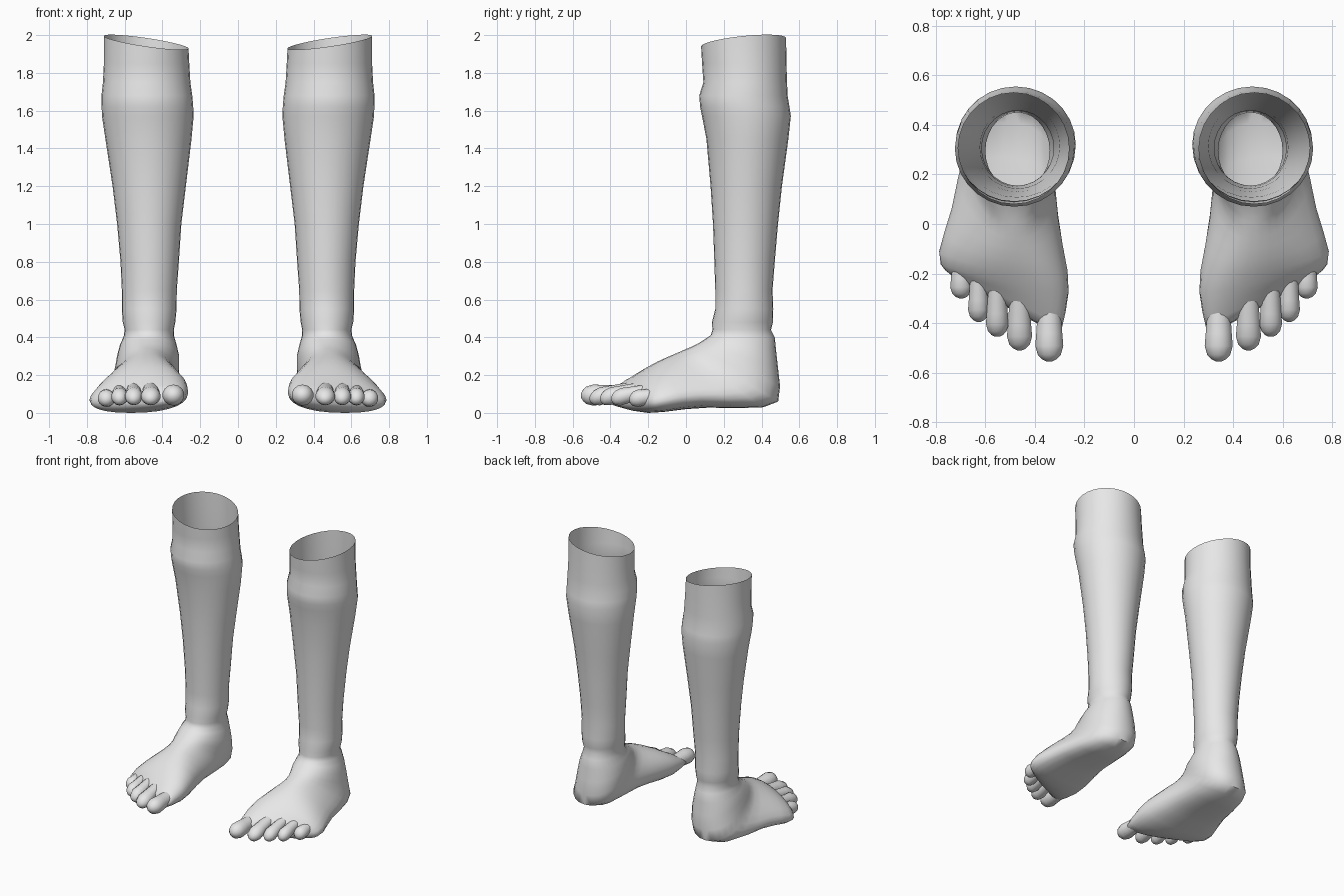
import bpy, bmesh, math

skin = bpy.data.materials.new("plain_grey")
skin.diffuse_color = (0.8, 0.8, 0.8, 1)


def signed_pow(v, p):
    return math.copysign(abs(v) ** p, v)


def ring_points(r, n):
    """Ring from top/front point to bottom/back point, with side limits and shaping."""
    ty, tz, by, bz, xl, xr, skew, ridge, yaw, roll = (tuple(r) + (0,) * 4)[:10]
    cx, w, p = (xl + xr) / 2, (xr - xl) / 2, 1 - 0.5 * skew
    pts = []
    for i in range(n):
        a = 2 * math.pi * i / n
        c, s = signed_pow(math.cos(a), p), signed_pow(math.sin(a), p)
        u = s * (1 - skew * c)
        t = (1 - c) / 2
        pts.append((cx + w * u + ridge * c,
                    ty + (by - ty) * t + yaw * u,
                    tz + (bz - tz) * t + roll * u))
    return pts


def loft(name, rings, n, cap_start=False):
    """Skin the rings, close the far end and mirror to the other side."""
    bm = bmesh.new()
    loops = [[bm.verts.new(p) for p in ring_points(r, n)] for r in rings]
    for a, b in zip(loops, loops[1:]):
        for i in range(n):
            j = (i + 1) % n
            bm.faces.new((a[i], a[j], b[j], b[i]))
    bm.faces.new(loops[-1])
    if cap_start:
        bm.faces.new(loops[0][::-1])
    bmesh.ops.recalc_face_normals(bm, faces=bm.faces)
    mesh = bpy.data.meshes.new(name)
    bm.to_mesh(mesh)
    bm.free()
    mesh.materials.append(skin)
    ob = bpy.data.objects.new(name, mesh)
    bpy.context.collection.objects.link(ob)
    bpy.context.view_layer.objects.active = ob
    ob.select_set(True)
    bpy.ops.object.shade_smooth_by_angle(angle=math.radians(60))
    ob.select_set(False)
    ob.modifiers.new("other_side", 'MIRROR')
    return ob


# Shin and calf: height, front y, back y, inner x, outer x
shin = [
    (1.85, .085, .532, .258, .710), (1.75, .092, .535, .252, .715),
    (1.68, .070, .538, .242, .723), (1.62, .075, .548, .237, .722),
    (1.57, .085, .555, .235, .720), (1.45, .108, .542, .246, .702),
    (1.20, .130, .508, .276, .664), (1.00, .143, .487, .300, .640),
    (0.80, .150, .470, .313, .622), (0.65, .155, .458, .324, .615),
    (0.55, .155, .462, .325, .615), (0.48, .137, .460, .332, .610),
    (0.44, .140, .450, .340, .600),
]
# Slanted open rim at the top
leg = [(.08, 1.94, .53, 1.985, .262, .71, 0, 0, 0, .033)]
leg += [(f, z, b, z, xl, xr) for z, f, b, xl, xr in shin]
# Ankle and foot: rings fan around the heel, then run forward to the toes
leg += [
    (.130, .410, .470, .400, .338, .605),
    (.100, .390, .477, .330, .325, .625, .05),
    (.065, .368, .487, .240, .312, .640, .08),
    (.030, .350, .498, .140, .312, .650, .12),
    (.005, .340, .488, .060, .318, .660, .18, -.01),
    (-.03, .325, .410, .030, .322, .672, .22, -.02),
    (-.06, .312, .270, .025, .318, .692, .25, -.03),
    (-.10, .295, .120, .028, .305, .712, .25, -.04),
    (-.15, .272, .000, .020, .288, .735, .25, -.05, .01),
    (-.20, .245, -.12, .005, .268, .752, .25, -.06, .03),
    (-.25, .212, -.20, .000, .264, .750, .22, -.06, .05),
    (-.29, .182, -.26, .010, .276, .738, .20, -.05, .08),
    (-.32, .150, -.31, .028, .290, .718, .15, -.03, .10),
    (-.34, .125, -.335, .050, .320, .690, .10, -.01, .10),
]
loft("leg_and_foot", leg, 28)

# Toes: centre x, base y, tip y, half width, half height, base z, tip z
toes = {
    "big_toe": (.342, -.33, -.555, .058, .056, .100, .092),
    "second_toe": (.462, -.31, -.510, .052, .048, .122, .075),
    "third_toe": (.552, -.27, -.455, .047, .047, .120, .075),
    "fourth_toe": (.627, -.22, -.395, .044, .046, .112, .075),
    "little_toe": (.697, -.14, -.300, .046, .046, .092, .072),
}
profile = [(0, .80), (.3, .88), (.5, .93), (.72, 1.0), (.88, .82), (.96, .52), (1, .2)]
for name, (x, y0, y1, w, h, z0, z1) in toes.items():
    rings = []
    for t, s in profile:
        y, z = y0 + (y1 - y0) * t, z0 + (z1 - z0) * t
        rings.append((y, z + h * s, y, z - h * s, x - w * s, x + w * s))
    loft(name, rings, 14)
